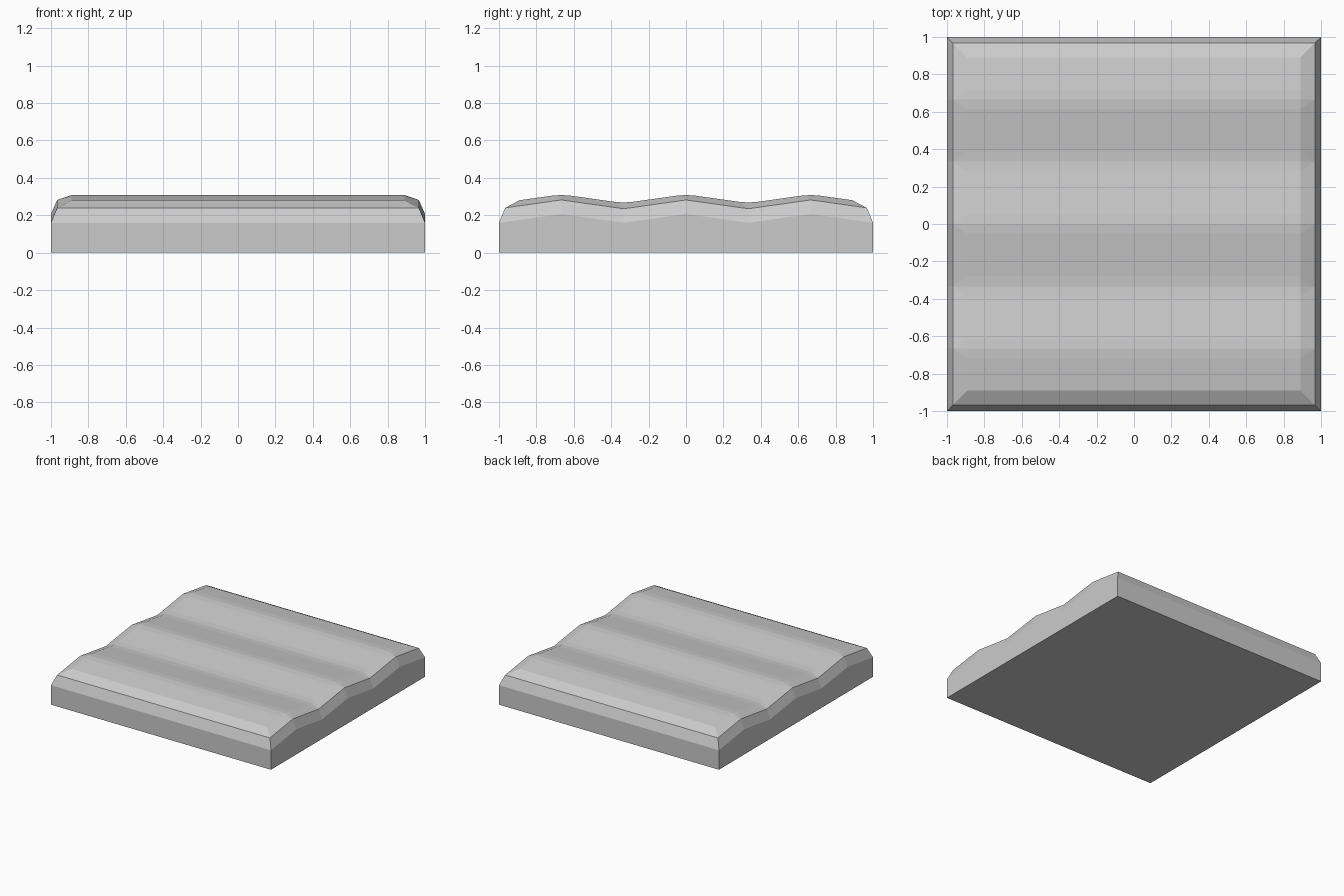
import bpy
import bmesh

cube = bpy.data.objects.get("Cube")
if cube:
    bpy.data.objects.remove(cube)

PERIOD = 2 / 3      # distance between ridges
RISE = 0.047        # ridge height above the troughs
SOFT = 0.053        # half width of the rounding on ridges and troughs


def wave(y):
    """Triangle wave with ridges at y = 0 and every period."""
    t = abs(y) % PERIOD
    return RISE * abs(1 - 2 * t / PERIOD)


def column(half, base, soft):
    """Points (y, z) from front to back along one side of a ring."""
    points = [(-half, base + wave(half))]
    for i in range(-2, 3):
        y = i * PERIOD / 2
        ease = 0.0035 if soft else 0
        ease = ease if i % 2 else -ease
        for offset, lift in ((-soft, 0), (0, ease), (soft, 0)):
            points.append((y + offset, base + wave(y + offset) + lift))
    points.append((half, base + wave(half)))
    return points


def ring(bm, half, base, soft=0.0, flat=False):
    """Closed loop of vertices: up the left side, back down the right side."""
    pts = column(half, base, soft)
    sides = [[bm.verts.new((s * half, y, 0 if flat else z)) for y, z in pts]
             for s in (1, -1)]
    return sides[0] + sides[1][::-1]


# Loft from the base, over the two-step bevelled rim, to the rippled top
bm = bmesh.new()
rings = [ring(bm, 1, 0, flat=True), ring(bm, 1, 0.16),
         ring(bm, 0.967, 0.235), ring(bm, 0.89, 0.265, SOFT)]
n = len(rings[0])
for low, high in zip(rings, rings[1:]):
    for i in range(n):
        j = (i + 1) % n
        bm.faces.new((low[i], low[j], high[j], high[i]))

# Top ripples and flat underside, as strips across the slab
for loop in (rings[0], rings[-1]):
    for i in range(n // 2 - 1):
        bm.faces.new((loop[i], loop[i + 1], loop[n - 2 - i], loop[n - 1 - i]))

bmesh.ops.remove_doubles(bm, verts=bm.verts, dist=0.0005)
bmesh.ops.recalc_face_normals(bm, faces=bm.faces)
mesh = bpy.data.meshes.new("rippled_slab")
bm.to_mesh(mesh)
bm.free()

slab = bpy.data.objects.new("rippled_slab", mesh)
bpy.context.collection.objects.link(slab)

# Single grey finish
grey = bpy.data.materials.new("light_grey")
grey.use_nodes = True
colour = (0.6, 0.6, 0.6, 1)
grey.diffuse_color = colour
grey.node_tree.nodes["Principled BSDF"].inputs["Base Color"].default_value = colour
mesh.materials.append(grey)
